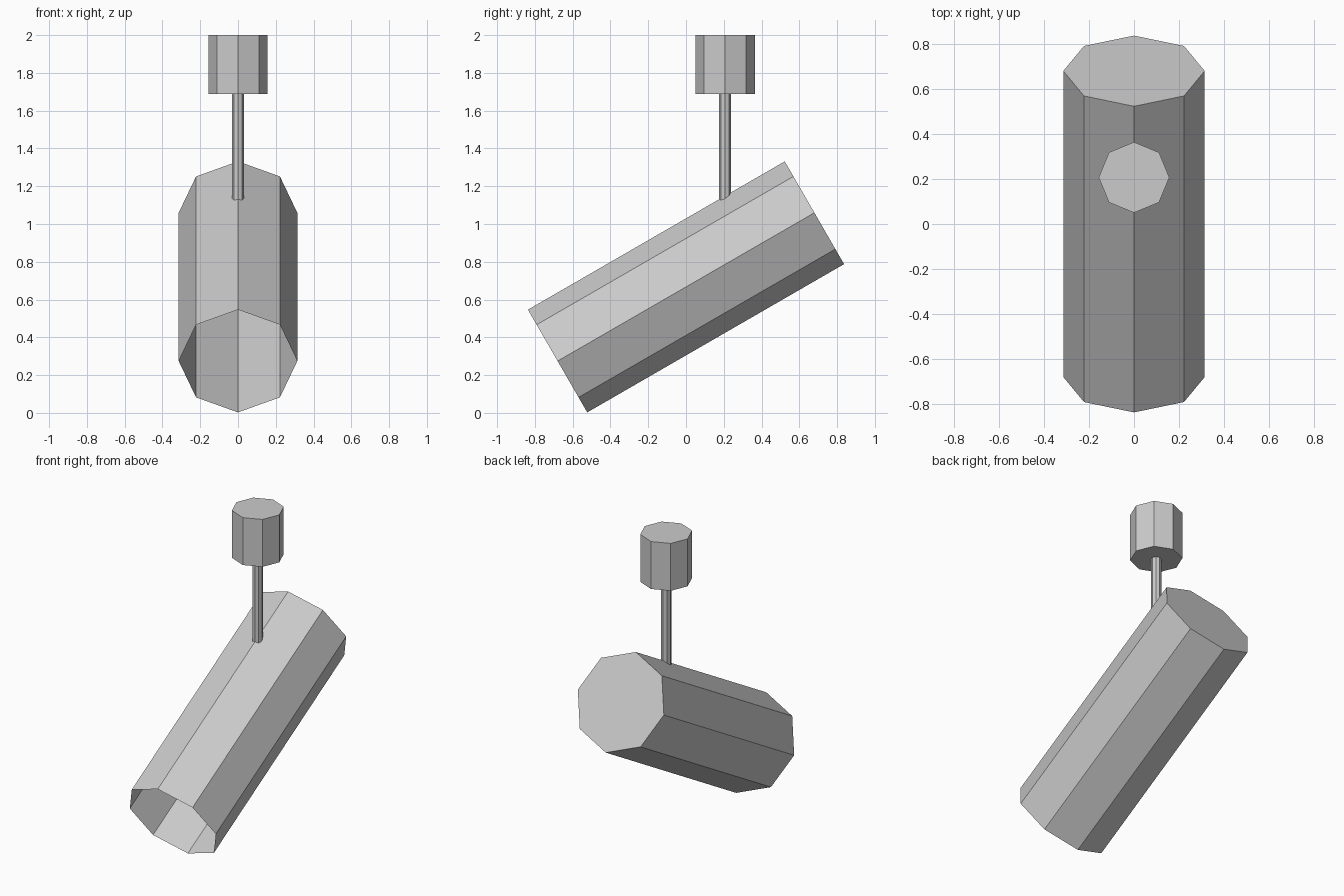
import bpy, bmesh
from math import cos, sin, pi, radians
from mathutils import Matrix

if "Cube" in bpy.data.objects:
    bpy.data.objects.remove(bpy.data.objects["Cube"])


def prism(name, r, z0, z1, matrix, bottom=True, sides=8):
    """Flat-faced prism with a corner on the x axis; the lower end may be left open."""
    bm = bmesh.new()
    rings = [[bm.verts.new((r * cos(2 * pi * i / sides), r * sin(2 * pi * i / sides), z))
              for i in range(sides)] for z in (z0, z1)]
    low, high = rings
    for i in range(sides):
        j = (i + 1) % sides
        bm.faces.new((low[i], low[j], high[j], high[i]))
    bm.faces.new(high)
    if bottom:
        bm.faces.new(low[::-1])
    bm.transform(matrix)
    mesh = bpy.data.meshes.new(name)
    bm.to_mesh(mesh)
    bm.free()
    obj = bpy.data.objects.new(name, mesh)
    bpy.context.collection.objects.link(obj)
    return obj


# Lamp housing: open at the front, tilted down 30 degrees
tilt = Matrix.Translation((0, 0, 0.667)) @ Matrix.Rotation(radians(-60), 4, 'X')
prism("lamp_housing", 0.314, -0.785, 0.785, tilt, bottom=False)

# Hanging rod and ceiling mount
mount_at = Matrix.Translation((0, 0.207, 0))
prism("hanging_rod", 0.031, 1.06, 1.69, mount_at)
prism("ceiling_mount", 0.157, 1.687, 2.0, mount_at)
